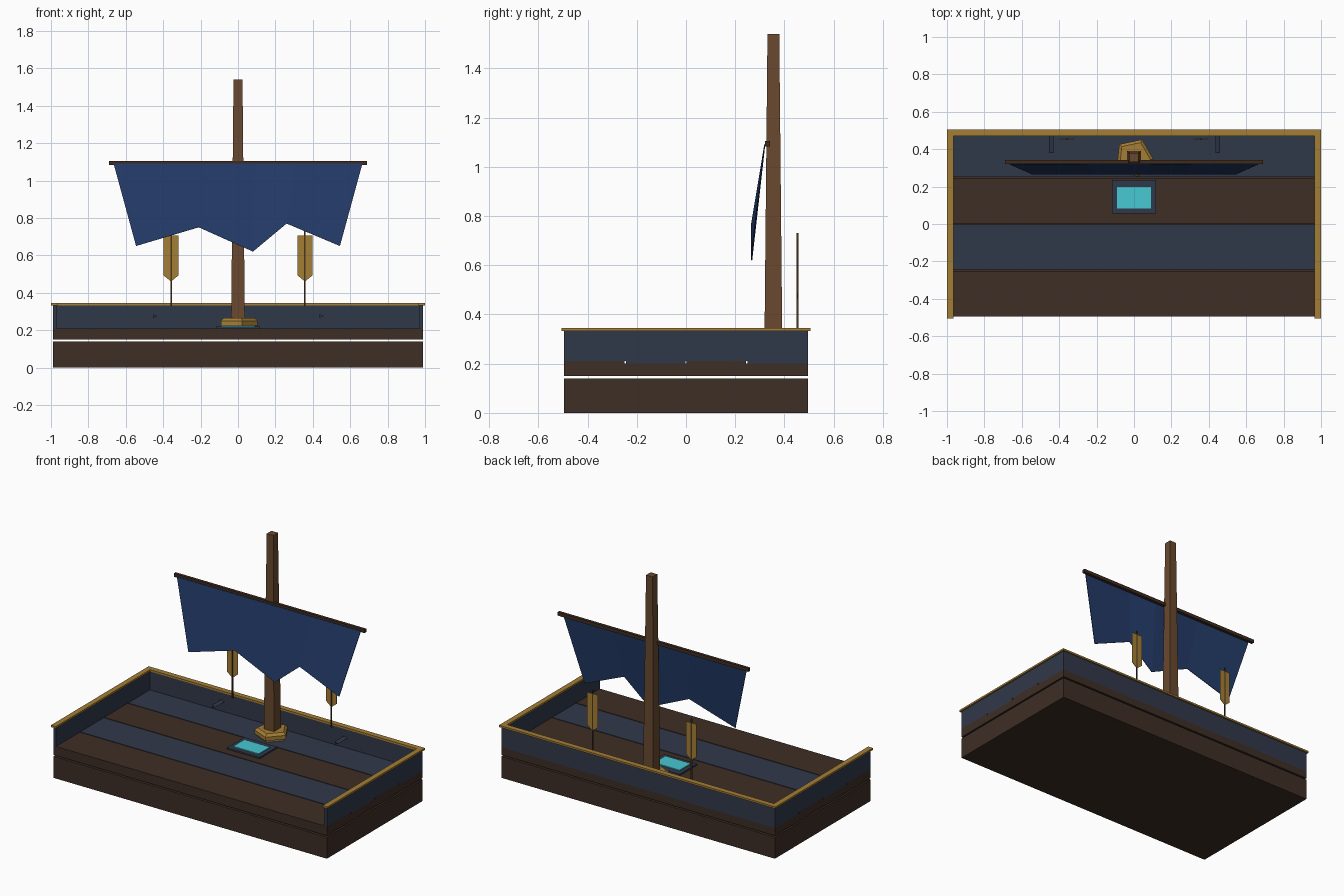
import bpy, bmesh, math
from mathutils import Vector

if "Cube" in bpy.data.objects:
    bpy.data.objects.remove(bpy.data.objects["Cube"])


def material(name, r, g, b):
    lin = [((c / 255 + 0.055) / 1.055) ** 2.4 for c in (r, g, b)]
    m = bpy.data.materials.new(name)
    m.diffuse_color = (*lin, 1)
    m.use_nodes = True
    m.node_tree.nodes["Principled BSDF"].inputs["Base Color"].default_value = m.diffuse_color
    return m


BROWN = material("dark brown wood", 61, 46, 37)
NAVY = material("slate navy wood", 48, 56, 73)
MAST = material("mast wood", 105, 73, 47)
YARD = material("yard wood", 62, 44, 32)
SAIL = material("blue cloth", 36, 59, 105)
GOLD = material("old gold", 164, 126, 54)
TEAL = material("turquoise", 72, 200, 210)
CORD = material("dark cord", 72, 54, 32)


def finish(name, bm, mat):
    bmesh.ops.recalc_face_normals(bm, faces=bm.faces)
    me = bpy.data.meshes.new(name)
    bm.to_mesh(me)
    bm.free()
    me.materials.append(mat)
    ob = bpy.data.objects.new(name, me)
    bpy.context.collection.objects.link(ob)
    return ob


def box(name, x0, x1, y0, y1, z0, z1, mat):
    bm = bmesh.new()
    bmesh.ops.create_cube(bm, size=1)
    for v in bm.verts:
        v.co = Vector((x0 if v.co.x < 0 else x1,
                       y0 if v.co.y < 0 else y1,
                       z0 if v.co.z < 0 else z1))
    return finish(name, bm, mat)


def loft(name, rings, mat):
    """Closed solid through rings of equal point count."""
    bm = bmesh.new()
    vr = [[bm.verts.new(p) for p in r] for r in rings]
    n = len(vr[0])
    for a, b in zip(vr, vr[1:]):
        for i in range(n):
            j = (i + 1) % n
            bm.faces.new((a[i], a[j], b[j], b[i]))
    bm.faces.new(vr[0])
    bm.faces.new(vr[-1])
    return finish(name, bm, mat)


def ring(n, r, cx, cy, z, start):
    return [(cx + r * math.cos(math.radians(start + 360 * i / n)),
             cy + r * math.sin(math.radians(start + 360 * i / n)), z) for i in range(n)]


# Hull slabs with an open slit between them
box("hull_base", -0.99, 0.99, -0.495, 0.495, 0, 0.14, BROWN)
box("hull_upper", -0.99, 0.99, -0.495, 0.495, 0.15, 0.2, BROWN)

# Deck planks in alternating colours
for i in range(4):
    y = -0.495 + i * 0.2475
    box(f"deck_plank_{i}", -0.99, 0.99, y + (0.003 if i else 0),
        y + 0.2475 - (0.003 if i < 3 else 0), 0.2, 0.21, NAVY if i % 2 else BROWN)

# Walls and gold rims on the back and both sides
box("back_wall", -0.97, 0.97, 0.475, 0.495, 0.21, 0.335, NAVY)
box("back_rim", -0.965, 0.965, 0.47, 0.505, 0.333, 0.345, GOLD)
for side, s in (("left", -1), ("right", 1)):
    box(f"{side}_wall", s * 0.99, s * 0.97, -0.495, 0.495, 0.21, 0.335, NAVY)
    box(f"{side}_rim", s * 1.0, s * 0.965, -0.505, 0.505, 0.333, 0.345, GOLD)

# Mast and five-sided collar
MY = 0.355
loft("mast", [ring(4, 0.037 * 2 ** 0.5, 0, MY, 0.21, 45),
              ring(4, 0.024 * 2 ** 0.5, 0, MY, 1.54, 45)], MAST)
loft("mast_collar", [ring(5, 0.106, 0, MY, 0.225, 66),
                     ring(5, 0.106, 0, MY, 0.25, 66),
                     ring(5, 0.088, 0, MY, 0.265, 66)], GOLD)
loft("collar_foot", [ring(5, 0.09, 0, MY, 0.21, 66),
                     ring(5, 0.09, 0, MY, 0.225, 66)], GOLD)

# Yard
box("yard", -0.69, 0.69, 0.322, 0.342, 1.083, 1.105, YARD)

# Sail with a ragged lower edge
top = [(-0.665, 1.09), (-0.25, 1.09), (0.09, 1.09), (0.31, 1.09), (0.665, 1.09)]
low = [(-0.545, 0.65), (-0.21, 0.75), (0.08, 0.62), (0.26, 0.77), (0.545, 0.65)]
bm = bmesh.new()
tv = [bm.verts.new((x, 0.32, z)) for x, z in top]
lv = [bm.verts.new((x, 0.267, z)) for x, z in low]
for i in range(4):
    bm.faces.new((lv[i], lv[i + 1], tv[i + 1], tv[i]))
sail = finish("sail", bm, SAIL)
solid = sail.modifiers.new("thickness", "SOLIDIFY")
solid.thickness = 0.004
solid.offset = 0

# Deck hatch: frame and glowing panel
box("hatch_frame", -0.118, 0.118, 0.055, 0.235, 0.21, 0.22, NAVY)
box("hatch_panel", -0.092, 0.092, 0.082, 0.198, 0.22, 0.226, TEAL)

# Pennants on thin poles, and three-sided pegs on the back wall
for side, s in (("left", -1), ("right", 1)):
    cx = s * 0.358
    shape = [(-0.039, 0.705), (0.039, 0.705), (0.039, 0.492), (0, 0.46), (-0.039, 0.492)]
    loft(f"{side}_pennant", [[(cx + x, y, z) for x, z in shape] for y in (0.453, 0.456)], GOLD)
    box(f"{side}_pennant_pole", cx - 0.004, cx + 0.004, 0.45, 0.457, 0.33, 0.73, CORD)
    px = s * 0.445
    tri = [(-0.009, 0.285), (0.014, 0.275), (-0.009, 0.265)]
    loft(f"{side}_peg", [[(px + x, y, z) for x, z in tri] for y in (0.38, 0.476)], NAVY)
